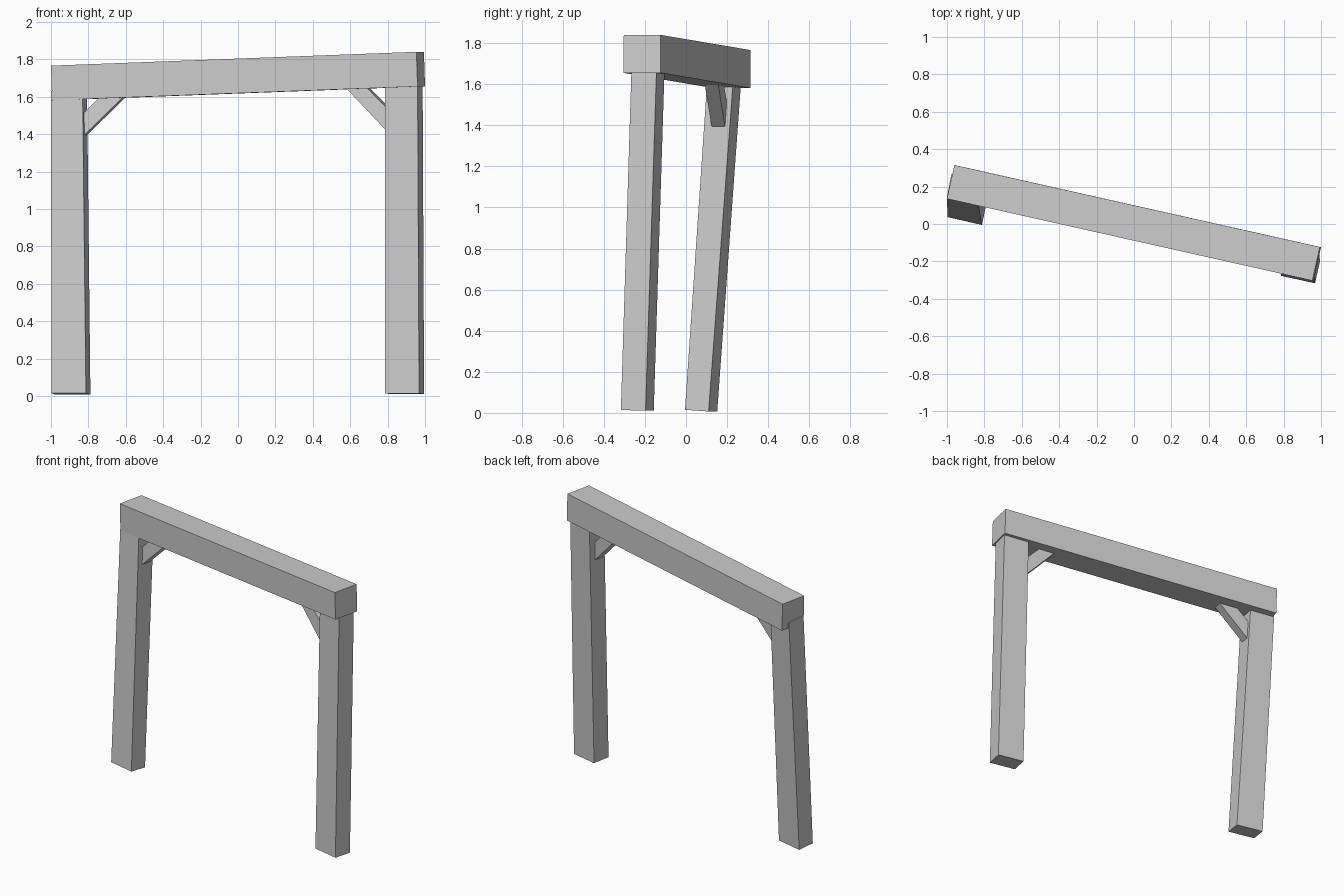
import bpy, bmesh
from mathutils import Vector

if "Cube" in bpy.data.objects:
    bpy.data.objects.remove(bpy.data.objects["Cube"])


def prism(name, start, end):
    """Solid joining two matching four-cornered ends."""
    bm = bmesh.new()
    a = [bm.verts.new(p) for p in start]
    b = [bm.verts.new(p) for p in end]
    bm.faces.new(a)
    bm.faces.new(b[::-1])
    for i in range(4):
        j = (i + 1) % 4
        bm.faces.new((a[j], a[i], b[i], b[j]))
    bmesh.ops.recalc_face_normals(bm, faces=bm.faces)
    mesh = bpy.data.meshes.new(name)
    bm.to_mesh(mesh)
    bm.free()
    obj = bpy.data.objects.new(name, mesh)
    bpy.context.collection.objects.link(obj)
    return obj


def quad(corner, u, v):
    """Parallelogram from a corner and two edge vectors."""
    c, u, v = Vector(corner), Vector(u), Vector(v)
    return [c, c + u, c + u + v, c + v]


# crooked lintel beam, rising to the right
prism("beam",
      quad((-1.0, 0.135, 1.766), (0.04, 0.18, 0), (0.006, -0.001, -0.185)),
      quad((0.954, -0.303, 1.84), (0.04, 0.18, 0), (0.006, -0.001, -0.185)))

# leaning posts: foot section up to a head buried in the beam
prism("left_post",
      quad((-0.997, 0.037, 0.015), (0.184, -0.042, 0), (0.024, 0.115, -0.008)),
      quad((-1.0, 0.143, 1.63), (0.169, -0.039, 0), (0.024, 0.126, -0.008)))
prism("right_post",
      quad((0.787, -0.277, 0.014), (0.181, -0.040, 0), (0.027, 0.120, -0.003)),
      quad((0.786, -0.226, 1.69), (0.174, -0.039, 0), (0.027, 0.122, -0.003)))


def brace(name, profile, lean, offset):
    """Diagonal strut: front outline in x and z, extruded across the beam."""
    front = [Vector((x, -0.2225 * x + lean * z + offset, z)) for x, z in profile]
    prism(name, front, [p + Vector((0.0147, 0.0654, 0)) for p in front])


# corner braces
brace("left_brace",
      [(-0.834, 1.383), (-0.610, 1.602), (-0.735, 1.602), (-0.834, 1.505)],
      0.067, -0.152)
brace("right_brace",
      [(0.574, 1.65), (0.81, 1.40), (0.81, 1.525), (0.687, 1.65)],
      0.031, -0.089)
